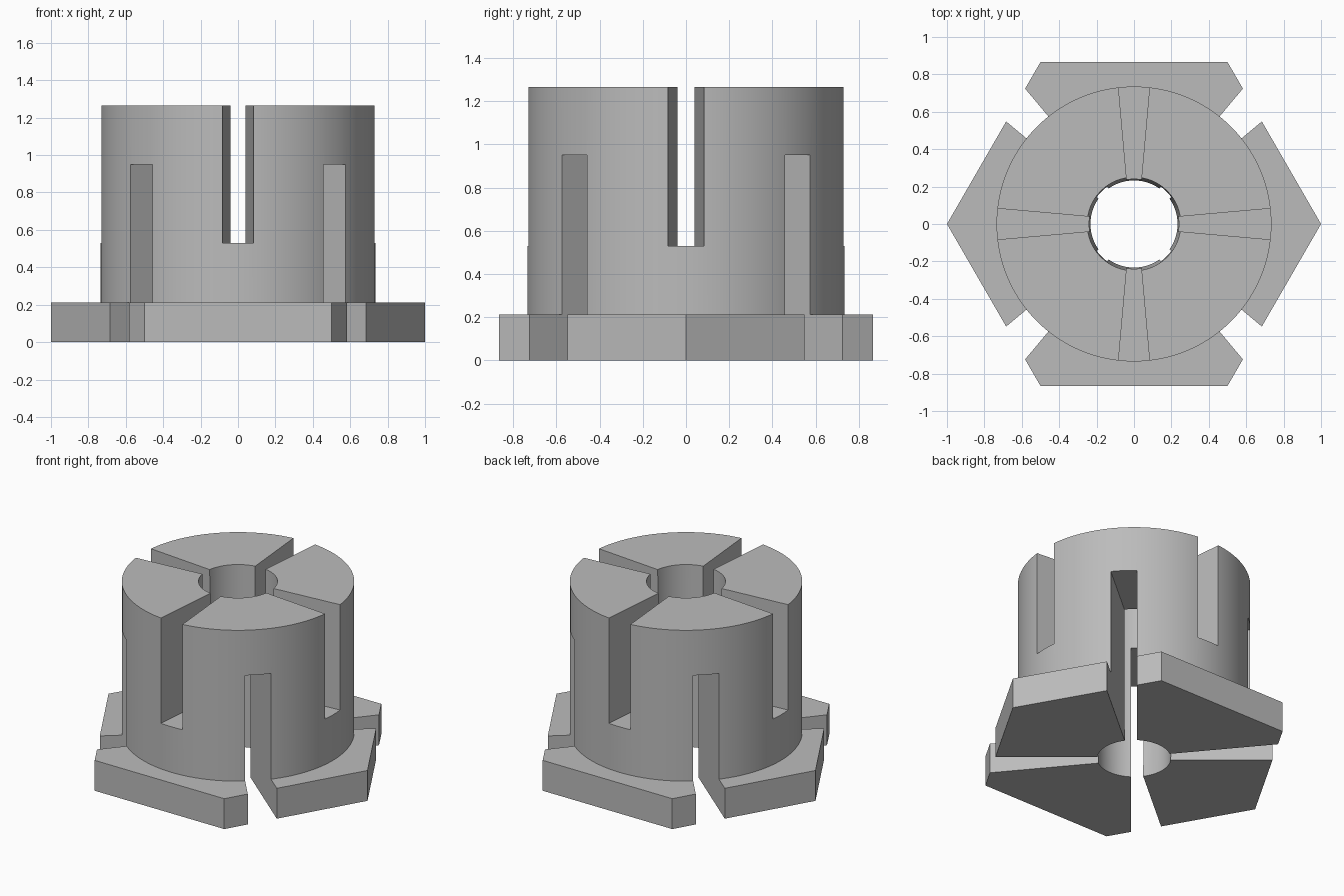
import bpy
from math import radians, pi

old = bpy.data.objects.get("Cube")
if old:
    bpy.data.objects.remove(old, do_unlink=True)

HEIGHT, FLANGE, RADIUS = 1.265, 0.212, 0.735
BORE_TOP, BORE_BOTTOM = 0.25, 0.233
SLOT_TOP, SLOT_FLOOR = 0.95, 0.53

grey = bpy.data.materials.new("light grey")
grey.use_nodes = True
colour = (0.5, 0.5, 0.5, 1)
grey.diffuse_color = colour
grey.node_tree.nodes["Principled BSDF"].inputs["Base Color"].default_value = colour


def cone(name, sides, r_low, r_high, z0, z1):
    """Upright prism or cone between two heights."""
    bpy.ops.mesh.primitive_cone_add(vertices=sides, radius1=r_low, radius2=r_high,
                                    depth=z1 - z0, location=(0, 0, (z0 + z1) / 2))
    obj = bpy.context.object
    obj.name = name
    obj.data.materials.append(grey)
    return obj


def wedge(name, degrees, z0, z1):
    """Radial slot cutter that widens outwards."""
    slope = 0.089
    inner, outer = 0.018, 0.018 + slope * 1.2
    outline = [(0, -inner), (1.2, -outer), (1.2, outer), (0, inner)]
    verts = [(x, y, z) for z in (z0, z1) for x, y in outline]
    sides = [(i, (i + 1) % 4, (i + 1) % 4 + 4, i + 4) for i in range(4)]
    mesh = bpy.data.meshes.new(name)
    mesh.from_pydata(verts, [], [(3, 2, 1, 0), (4, 5, 6, 7)] + sides)
    mesh.materials.append(grey)
    obj = bpy.data.objects.new(name, mesh)
    obj.rotation_euler.z = radians(degrees)
    bpy.context.collection.objects.link(obj)
    return obj


def combine(target, tool, operation):
    """Apply a boolean and discard the tool."""
    tool.hide_render = True
    bpy.context.view_layer.update()
    mod = target.modifiers.new(operation, "BOOLEAN")
    mod.operation, mod.object, mod.solver = operation, tool, "EXACT"
    bpy.context.view_layer.objects.active = target
    bpy.ops.object.modifier_apply(modifier=mod.name)
    bpy.data.objects.remove(tool, do_unlink=True)


# Round sleeve joined to the hexagonal flange, with a corner pointing to each side
collet = cone("slotted_collet", 128, RADIUS, RADIUS, 0.05, HEIGHT)
flange = cone("hex_flange", 6, 1, 1, 0, FLANGE)
flange.rotation_euler.z = pi / 2
combine(collet, flange, "UNION")

# Bore tapering towards the bottom, extended past both ends
extra = 0.1
flare = (BORE_TOP - BORE_BOTTOM) / HEIGHT * extra
combine(collet, cone("bore", 96, BORE_BOTTOM - flare, BORE_TOP + flare,
                     -extra, HEIGHT + extra), "DIFFERENCE")

# Alternating slots: four from the top, four diagonal ones from the bottom
for quarter in range(4):
    angle = quarter * 90
    combine(collet, wedge("upper_slot", angle, SLOT_FLOOR, HEIGHT + extra), "DIFFERENCE")
    combine(collet, wedge("lower_slot", angle + 45, -extra, SLOT_TOP), "DIFFERENCE")

# Smooth curved walls, crisp edges
bpy.ops.object.select_all(action="DESELECT")
collet.select_set(True)
bpy.context.view_layer.objects.active = collet
bpy.ops.object.shade_smooth_by_angle(angle=radians(25))
